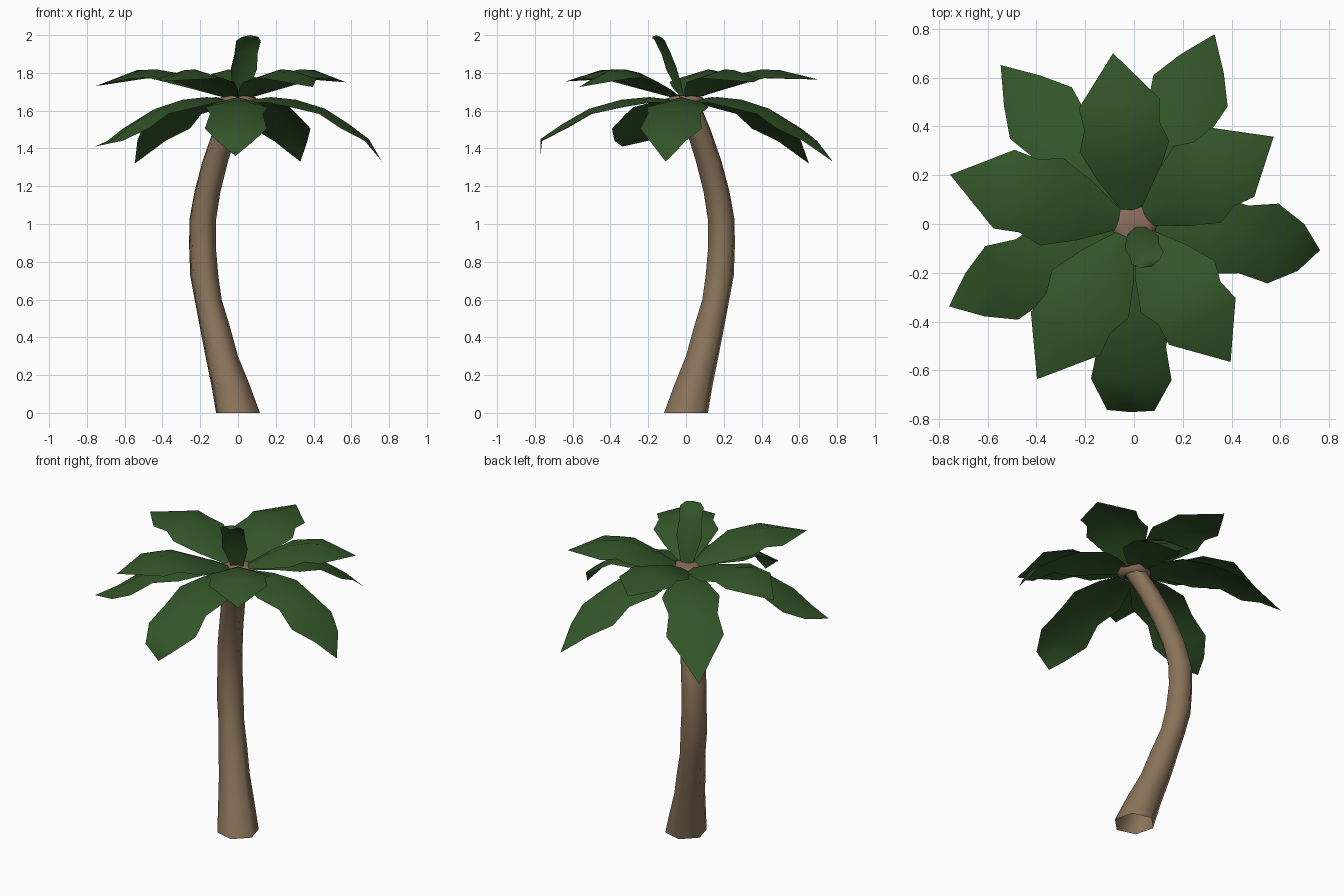
import bpy
import bmesh
from math import sin, cos, pi, radians
from mathutils import Vector

old = bpy.data.objects.get("Cube")
if old:
    bpy.data.objects.remove(old, do_unlink=True)


def make_material(name, rgb):
    mat = bpy.data.materials.new(name)
    mat.use_nodes = True
    mat.diffuse_color = (*rgb, 1)
    bsdf = mat.node_tree.nodes["Principled BSDF"]
    bsdf.inputs["Base Color"].default_value = (*rgb, 1)
    bsdf.inputs["Roughness"].default_value = 0.9
    return mat


bark = make_material("bark brown", (0.25, 0.17, 0.10))
crown = make_material("crown brown", (0.26, 0.155, 0.105))
leaf = make_material("leaf green", (0.032, 0.09, 0.021))


def finish(bm, name, mat):
    mesh = bpy.data.meshes.new(name)
    bm.to_mesh(mesh)
    bm.free()
    mesh.materials.append(mat)
    mesh.shade_smooth()
    obj = bpy.data.objects.new(name, mesh)
    bpy.context.collection.objects.link(obj)
    return obj


def tube(name, rings, sides, phase, mat, cap_top=False):
    """Loft horizontal rings given as (centre, radius)."""
    bm = bmesh.new()
    loops = []
    for centre, radius in rings:
        loops.append([bm.verts.new(centre + Vector((cos(a), sin(a), 0)) * radius)
                      for a in (phase + 2 * pi * i / sides for i in range(sides))])
    for low, high in zip(loops, loops[1:]):
        for i in range(sides):
            j = (i + 1) % sides
            bm.faces.new((low[i], low[j], high[j], high[i]))
    if cap_top:
        bm.faces.new(loops[-1])
    return finish(bm, name, mat)


def frond(name, angle, rows, tip=None):
    """Arched leaf: rows of (reach, height, half width, edge drop), optional pointed tip."""
    out = Vector((cos(radians(angle)), sin(radians(angle)), 0))
    side = Vector((-out.y, out.x, 0))
    spine = [out * r + Vector((0, 0, z)) for r, z, w, d in rows]
    bm = bmesh.new()
    grid = []
    for i, (r, z, width, drop) in enumerate(rows):
        tangent = (spine[min(i + 1, len(rows) - 1)] - spine[max(i - 1, 0)]).normalized()
        normal = tangent.cross(side)
        edge = spine[i] - normal * drop
        grid.append([bm.verts.new(p) for p in
                     (edge - side * width, spine[i], edge + side * width)])
    for a, b in zip(grid, grid[1:]):
        for k in range(2):
            bm.faces.new((a[k], b[k], b[k + 1], a[k + 1]))
    if tip:
        point = bm.verts.new(out * tip[0] + Vector((0, 0, tip[1])))
        for k in range(2):
            bm.faces.new((grid[-1][k], point, grid[-1][k + 1]))
    return finish(bm, name, leaf)


# Trunk: open hexagonal tube bowing diagonally backwards (height, lean, radius)
trunk_path = [(0, 0, .12), (.15, .04, .105), (.3, .086, .089), (.45, .121, .083),
              (.6, .158, .074), (.73, .179, .077), (.88, .188, .073), (1.02, .187, .073),
              (1.17, .162, .071), (1.33, .121, .07), (1.5, .065, .067), (1.65, .005, .065)]
tube("trunk", [(Vector((-c, c, z)), r) for z, c, r in trunk_path], 6, radians(-15), bark)

# Crown: flared collar where the leaves join
tube("crown_collar", [(Vector((0, 0, z)), r) for z, r in
                      ((1.625, .06), (1.645, .095), (1.67, .095), (1.68, .05))],
     10, 0, crown, cap_top=True)

# Lower drooping fronds (angle, stretch, tip reach, tip height)
lower_rows = [(.05, 1.655, .045, .01), (.18, 1.672, .11, .03), (.32, 1.658, .165, .04),
              (.48, 1.61, .14, .03), (.61, 1.53, .165, .03), (.72, 1.45, .097, .012)]
lower = [(67, 1, .845, 1.33), (-8, .97, .77, 1.33), (-91, 1.07, .771, 1.36),
         (204, 1, .83, 1.41), (130, 1, .85, 1.32)]
for n, (angle, stretch, reach, height) in enumerate(lower, 1):
    rows = [(r * stretch, z, w, d) for r, z, w, d in lower_rows]
    frond(f"lower_frond_{n}", angle, rows, (reach, height))

# Upper spreading fronds (angle, tip reach, tip height)
upper_rows = [(.06, 1.68, .045, .01), (.18, 1.745, .125, .035), (.31, 1.8, .185, .05),
              (.41, 1.818, .155, .045), (.51, 1.815, .167, .045)]
upper = [(97, .705, 1.765), (32, .675, 1.75), (-55, .69, 1.725),
         (-122, .75, 1.755), (165, .78, 1.73)]
for n, (angle, reach, height) in enumerate(upper, 1):
    stretch = reach / .72
    rows = [(r * stretch, z, w, d) for r, z, w, d in upper_rows]
    frond(f"upper_frond_{n}", angle, rows, (reach, height))

# Young upright frond curling over at the top
frond("young_frond", -68, [(.01, 1.66, .03, .01), (.03, 1.75, .055, .02), (.055, 1.83, .075, .03),
                           (.09, 1.91, .066, .025), (.135, 1.985, .07, .02), (.17, 2.0, .045, .01)],
      (.19, 1.98))
